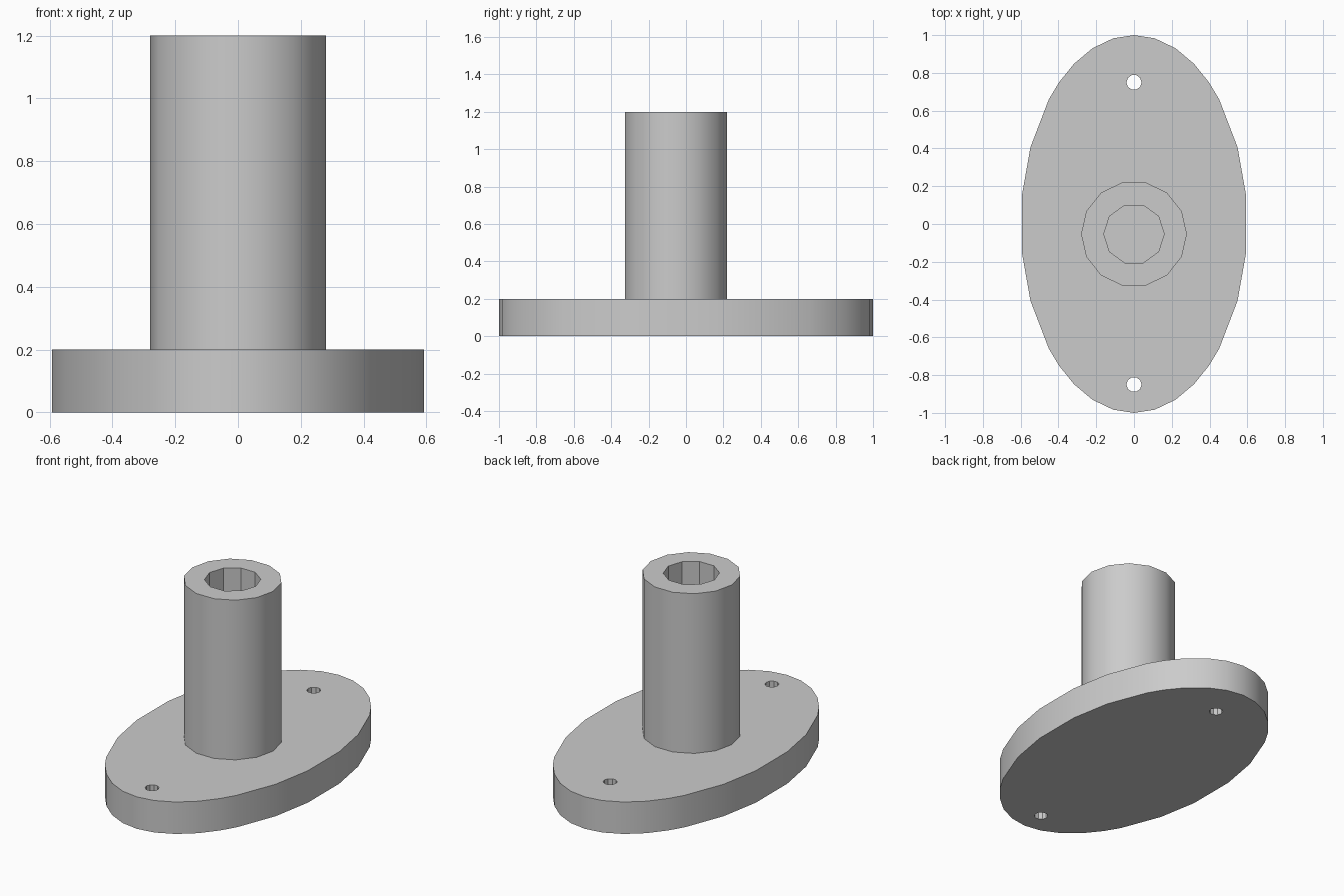
import bpy
import bmesh
from math import sin, cos, pi, radians
from mathutils import Vector

cube = bpy.data.objects.get("Cube")
if cube:
    bpy.data.objects.remove(cube, do_unlink=True)

grey = bpy.data.materials.new("Plain grey")
grey.use_nodes = True
colour = (0.6, 0.6, 0.6, 1)
grey.diffuse_color = colour
grey.node_tree.nodes["Principled BSDF"].inputs["Base Color"].default_value = colour


def ring(sides, radius, y):
    """Regular polygon outline centred on (0, y)."""
    steps = [2 * pi * i / sides for i in range(sides)]
    return [(radius * cos(a), y + radius * sin(a)) for a in steps]


def pierced_prism(name, loops, bottom, top):
    """Extrude an outline (first loop) with holes (other loops)."""
    bm = bmesh.new()
    edges = []
    for loop in loops:
        verts = [bm.verts.new((x, y, bottom)) for x, y in loop]
        edges += [bm.edges.new((v, verts[i - 1])) for i, v in enumerate(verts)]
    bmesh.ops.triangle_fill(bm, edges=edges, use_beauty=True, normal=Vector((0, 0, 1)))
    result = bmesh.ops.extrude_face_region(bm, geom=bm.faces[:], use_keep_orig=True)
    raised = [g for g in result["geom"] if isinstance(g, bmesh.types.BMVert)]
    bmesh.ops.translate(bm, verts=raised, vec=(0, 0, top - bottom))
    bmesh.ops.recalc_face_normals(bm, faces=bm.faces[:])
    mesh = bpy.data.meshes.new(name)
    bm.to_mesh(mesh)
    bm.free()
    mesh.materials.append(grey)
    obj = bpy.data.objects.new(name, mesh)
    bpy.context.collection.objects.link(obj)
    bpy.ops.object.select_all(action="DESELECT")
    obj.select_set(True)
    bpy.context.view_layer.objects.active = obj
    bpy.ops.object.shade_smooth_by_angle(angle=radians(30))
    return obj


# Oval outline: one quarter of uneven facets, mirrored to all four
quarter = [10.5, 21.5, 32, 41.5, 48.8, 66, 81]
half = quarter + [180 - a for a in reversed(quarter)]
angles = [0] + half + [180] + [180 + a for a in half]
oval = [(0.6 * sin(radians(a)), cos(radians(a))) for a in angles]

# Base plate with two screw holes
pierced_prism("base_plate", [oval, ring(10, 0.04, 0.75), ring(10, 0.04, -0.85)], 0, 0.2)

# Upright post with a blind bore that ends on the plate
post_y = -0.053
pierced_prism("post", [ring(14, 0.28, post_y), ring(10, 0.16, post_y)], 0.2, 1.2)
